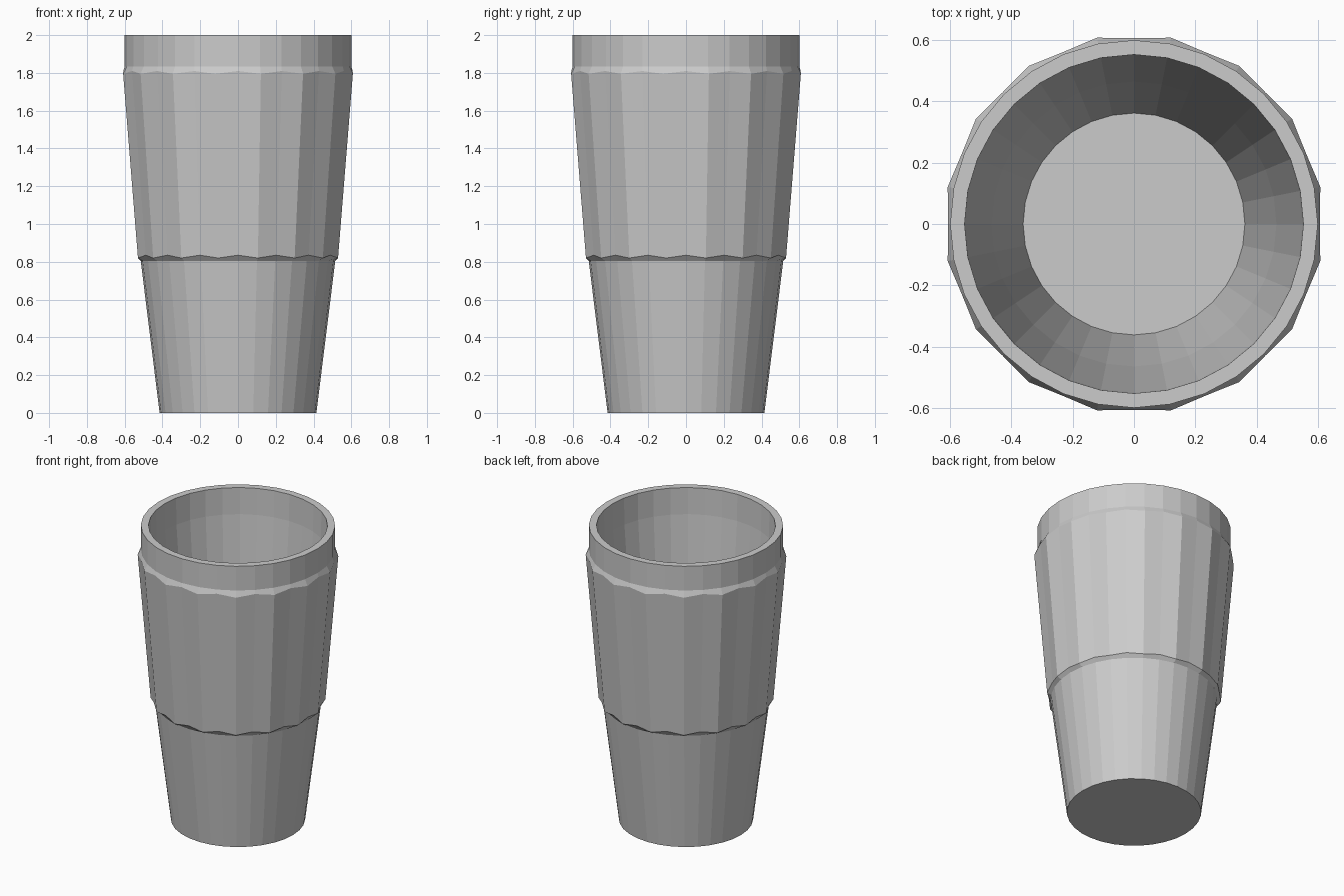
import bpy, bmesh
from math import sin, cos, pi

if "Cube" in bpy.data.objects:
    bpy.data.objects.remove(bpy.data.objects["Cube"])

SIDES = 32

# Cup profile from outer bottom to inner floor:
# (radius, height) on even sides, then (radius, height) on odd sides
PROFILE = [
    (0.415, 0.0, 0.415, 0.0),
    (0.515, 0.805, 0.515, 0.805),
    (0.528, 0.835, 0.540, 0.82),    # fluted grip, lower lip
    (0.607, 1.81, 0.620, 1.795),    # fluted grip, upper lip
    (0.60, 1.835, 0.60, 1.835),
    (0.60, 2.0, 0.60, 2.0),         # rim
    (0.553, 2.0, 0.553, 2.0),
    (0.55, 1.82, 0.55, 1.82),       # inner wall
    (0.465, 0.81, 0.465, 0.81),
    (0.362, 0.05, 0.362, 0.05),     # inner floor
]


def add_ring(bm, even_r, even_z, odd_r, odd_z):
    ring = []
    for i in range(SIDES):
        a = 2 * pi * i / SIDES
        r, z = (odd_r, odd_z) if i % 2 else (even_r, even_z)
        ring.append(bm.verts.new((r * cos(a), r * sin(a), z)))
    return ring


# Fluted tumbler as one closed lathed shell
bm = bmesh.new()
rings = [add_ring(bm, *p) for p in PROFILE]
for low, high in zip(rings, rings[1:]):
    for i in range(SIDES):
        j = (i + 1) % SIDES
        bm.faces.new((low[i], low[j], high[j], high[i]))
bm.faces.new(rings[0][::-1])
bm.faces.new(rings[-1])
bmesh.ops.recalc_face_normals(bm, faces=bm.faces)

mesh = bpy.data.meshes.new("tumbler_cup")
bm.to_mesh(mesh)
bm.free()
cup = bpy.data.objects.new("tumbler_cup", mesh)
bpy.context.collection.objects.link(cup)
